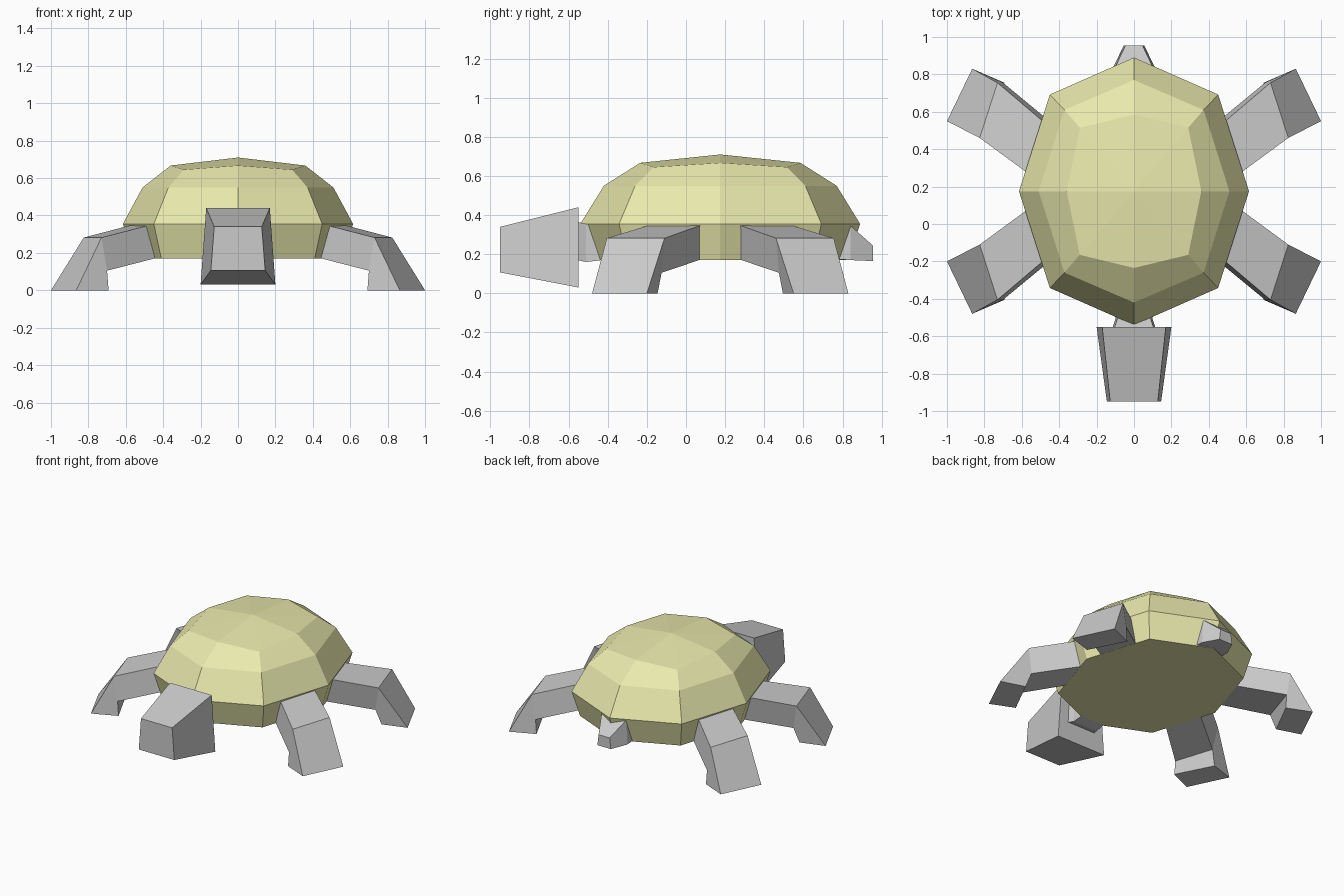
import bpy, bmesh

if "Cube" in bpy.data.objects:
    bpy.data.objects.remove(bpy.data.objects["Cube"])

CY = 0.175  # the shell centre; legs mirror across it

def loft(name, loops, apex=None):
    """Skin equal-length vertex loops, cap the ends (or close to an apex)."""
    bm = bmesh.new()
    rings = [[bm.verts.new(p) for p in loop] for loop in loops]
    n = len(rings[0])
    for a, b in zip(rings, rings[1:]):
        for i in range(n):
            j = (i + 1) % n
            bm.faces.new((a[i], a[j], b[j], b[i]))
    bm.faces.new(rings[0][::-1])
    if apex:
        tip = bm.verts.new(apex)
        for i in range(n):
            bm.faces.new((rings[-1][i], rings[-1][(i + 1) % n], tip))
    else:
        bm.faces.new(rings[-1])
    bmesh.ops.recalc_face_normals(bm, faces=bm.faces)
    me = bpy.data.meshes.new(name)
    bm.to_mesh(me)
    bm.free()
    ob = bpy.data.objects.new(name, me)
    bpy.context.collection.objects.link(ob)
    return ob

def octagon(rx, ry, cx, cy, z, zc):
    return [(rx, CY, z), (cx, CY + cy, zc), (0, CY + ry, z), (-cx, CY + cy, zc),
            (-rx, CY, z), (-cx, CY - cy, zc), (0, CY - ry, z), (cx, CY - cy, zc)]

def section(y, xb, xt, zb, zt):
    return [(-xb, y, zb), (xb, y, zb), (xt, y, zt), (-xt, y, zt)]

# Domed shell with inset skirt
shell = loft("shell", [
    octagon(0.56, 0.655, 0.41, 0.475, 0.17, 0.17),
    octagon(0.615, 0.715, 0.45, 0.517, 0.355, 0.355),
    octagon(0.51, 0.595, 0.372, 0.435, 0.55, 0.55),
    octagon(0.36, 0.41, 0.29, 0.34, 0.667, 0.645),
], apex=(0, CY, 0.71))
mat = bpy.data.materials.new("shell_olive")
mat.diffuse_color = (0.82, 0.82, 0.42, 1)
mat.use_nodes = True
mat.node_tree.nodes["Principled BSDF"].inputs["Base Color"].default_value = mat.diffuse_color
shell.data.materials.append(mat)

# Head and neck
loft("head", [section(-0.55, 0.2, 0.17, 0.03, 0.44),
              section(-0.95, 0.145, 0.127, 0.107, 0.34)])
loft("neck", [section(-0.35, 0.09, 0.08, 0.18, 0.34),
              section(-0.51, 0.1, 0.09, 0.16, 0.355),
              section(-0.555, 0.115, 0.105, 0.17, 0.365)])

# Tail
loft("tail", [section(0.72, 0.11, 0.1, 0.18, 0.34),
              section(0.84, 0.11, 0.1, 0.17, 0.347),
              section(0.955, 0.055, 0.045, 0.165, 0.245)])

# Legs: hip, knee and sole loops (bottom near, bottom far, top far, top near)
leg = [
    [(0.43, 0.21, 0.195), (0.33, 0.45, 0.2), (0.37, 0.45, 0.375), (0.45, 0.185, 0.38)],
    [(0.79, 0.475, 0.105), (0.70, 0.755, 0.105), (0.73, 0.755, 0.282), (0.825, 0.46, 0.282)],
    [(0.825, 0.495, 0), (0.692, 0.755, 0), (0.865, 0.83, 0), (1.0, 0.55, 0)],
]
for side, sx in (("right", 1), ("left", -1)):
    for end, sy in (("back", 1), ("front", -1)):
        loft(f"{end}_{side}_leg",
             [[(sx * x, CY + sy * (y - CY), z) for x, y, z in lp] for lp in leg])
